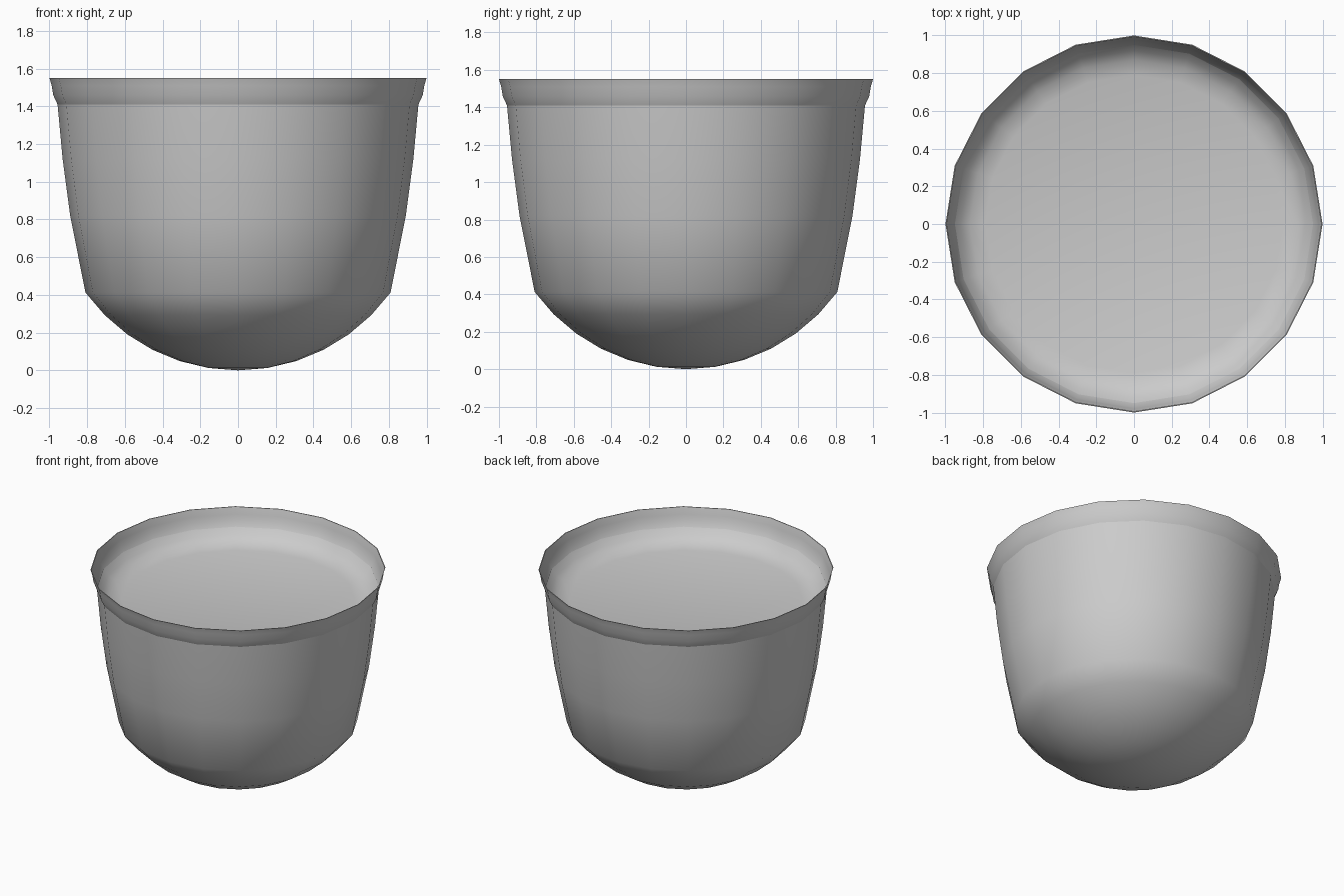
import bpy, bmesh
from math import sin, cos, pi, radians

if "Cube" in bpy.data.objects:
    bpy.data.objects.remove(bpy.data.objects["Cube"])

SIDES = 20


def lathe(name, profile):
    """Spin (radius, height) points around z; zero radius makes a pole."""
    bm = bmesh.new()
    rings = []
    for r, z in profile:
        if r < 1e-6:
            rings.append([bm.verts.new((0, 0, z))] * SIDES)
        else:
            rings.append([bm.verts.new((r * cos(2 * pi * i / SIDES),
                                        r * sin(2 * pi * i / SIDES), z))
                          for i in range(SIDES)])
    for a, b in zip(rings, rings[1:]):
        for i in range(SIDES):
            j = (i + 1) % SIDES
            corners = list(dict.fromkeys((a[i], a[j], b[j], b[i])))
            bm.faces.new(corners).smooth = True
    mesh = bpy.data.meshes.new(name)
    bm.to_mesh(mesh)
    bm.free()
    obj = bpy.data.objects.new(name, mesh)
    bpy.context.collection.objects.link(obj)
    return obj


# Body: spherical underside, then gently flaring wall
R = 1.0
dome = [(R * sin(radians(9 * k)), R * (1 - cos(radians(9 * k)))) for k in range(7)]
lathe("cup_body", dome + [(0.89, 0.82), (0.93, 1.12), (0.957, 1.41)])

# Lip: thin flared band, outside up and inside down
lip = lathe("cup_lip", [(0.957, 1.41), (0.98, 1.46), (0.988, 1.51), (1.0, 1.55),
                        (0.995, 1.55), (0.98, 1.50), (0.972, 1.46), (0.95, 1.42)])
bpy.context.view_layer.objects.active = lip
lip.select_set(True)
bpy.ops.object.shade_smooth_by_angle(angle=radians(40))

# Shallow dished surface filling the top
lathe("top_surface", [(0.955, 1.42), (0.92, 1.375), (0.87, 1.34), (0.79, 1.32), (0, 1.315)][:5])
bpy.data.objects["top_surface"].data.update()
